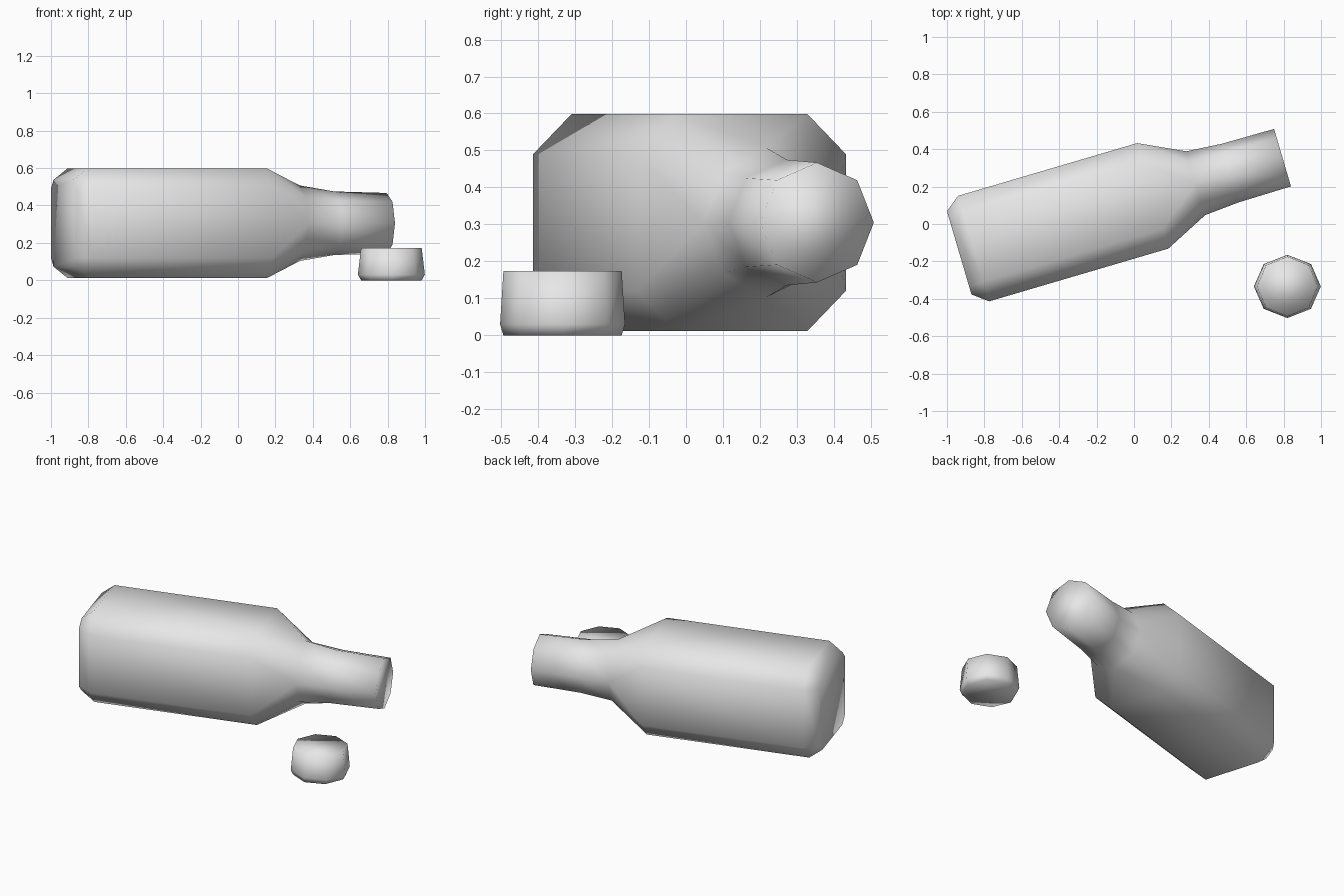
import bpy, bmesh, math
from mathutils import Matrix, Vector

cube = bpy.data.objects.get("Cube")
if cube:
    bpy.data.objects.remove(cube, do_unlink=True)

grey = bpy.data.materials.new("plain grey")
grey.use_nodes = True
grey.diffuse_color = (0.8, 0.8, 0.8, 1)
grey.node_tree.nodes["Principled BSDF"].inputs["Base Color"].default_value = (0.8, 0.8, 0.8, 1)


def octagon(bm, t, rx, ry, diagonal=1.0):
    """Eight-sided ring at height t with corners on the axes."""
    ring = []
    for k in range(8):
        a = k * math.pi / 4
        s = diagonal if k % 2 else 1.0
        ring.append(bm.verts.new((rx * math.cos(a) * s, ry * math.sin(a) * s, t)))
    return ring


def cut_square(bm, t, half, flat):
    """Square ring at height t with its four corners cut off."""
    ring = []
    for k in range(4):
        turn = Matrix.Rotation(k * math.pi / 2, 3, 'Z')
        for p in ((half, flat), (flat, half)):
            ring.append(bm.verts.new(turn @ Vector((*p, t))))
    # each quarter turn keeps the ring in counter-clockwise order
    return ring


def bridge(bm, low, high):
    for k in range(8):
        j = (k + 1) % 8
        bm.faces.new((low[k], low[j], high[j], high[k]))


def bridge_staggered(bm, low, high):
    """Join two rings whose corners sit half a step apart."""
    for k in range(8):
        j = (k + 1) % 8
        bm.faces.new((low[k - 1], low[k], high[k]))
        bm.faces.new((low[k], high[j], high[k]))


def finish(bm, name, matrix):
    bmesh.ops.recalc_face_normals(bm, faces=bm.faces[:])
    for f in bm.faces:
        f.smooth = True
    bm.transform(matrix)
    mesh = bpy.data.meshes.new(name)
    bm.to_mesh(mesh)
    bm.free()
    mesh.materials.append(grey)
    bpy.context.collection.objects.link(bpy.data.objects.new(name, mesh))


# Bottle: squarish body with bevelled base, shoulder and round neck
bm = bmesh.new()
body = [cut_square(bm, t, h, 0.185) for t, h in ((-0.94, 0.232), (-0.86, 0.294), (0.139, 0.294))]
neck = [octagon(bm, 0.378, 0.178, 0.202, 0.97),
        octagon(bm, 0.57, 0.163, 0.17),
        octagon(bm, 0.862, 0.16, 0.162)]
for rings in (body, neck):
    for low, high in zip(rings, rings[1:]):
        bridge(bm, low, high)
bridge_staggered(bm, body[-1], neck[0])
bm.faces.new(body[0][::-1])
bm.faces.new(neck[-1])

# Lay it on its side: the local axis points along +x, then yaw a little
yaw = math.radians(16.4)
lay = Matrix(((0, 0, 1, 0), (1, 0, 0, 0), (0, 1, 0, 0), (0, 0, 0, 1)))
place = Matrix.Rotation(yaw, 4, 'Z') @ Matrix.Translation((0, 0.116, 0.305)) @ lay
finish(bm, "bottle", place)

# Cap standing on the ground beside the neck
bm = bmesh.new()
cap = [octagon(bm, 0, 0.162, 0.16),
       octagon(bm, 0.03, 0.179, 0.169),
       octagon(bm, 0.174, 0.162, 0.16)]
for low, high in zip(cap, cap[1:]):
    bridge(bm, low, high)
bm.faces.new(cap[0][::-1])
bm.faces.new(cap[-1])
finish(bm, "cap", Matrix.Translation((0.82, -0.334, 0)))
